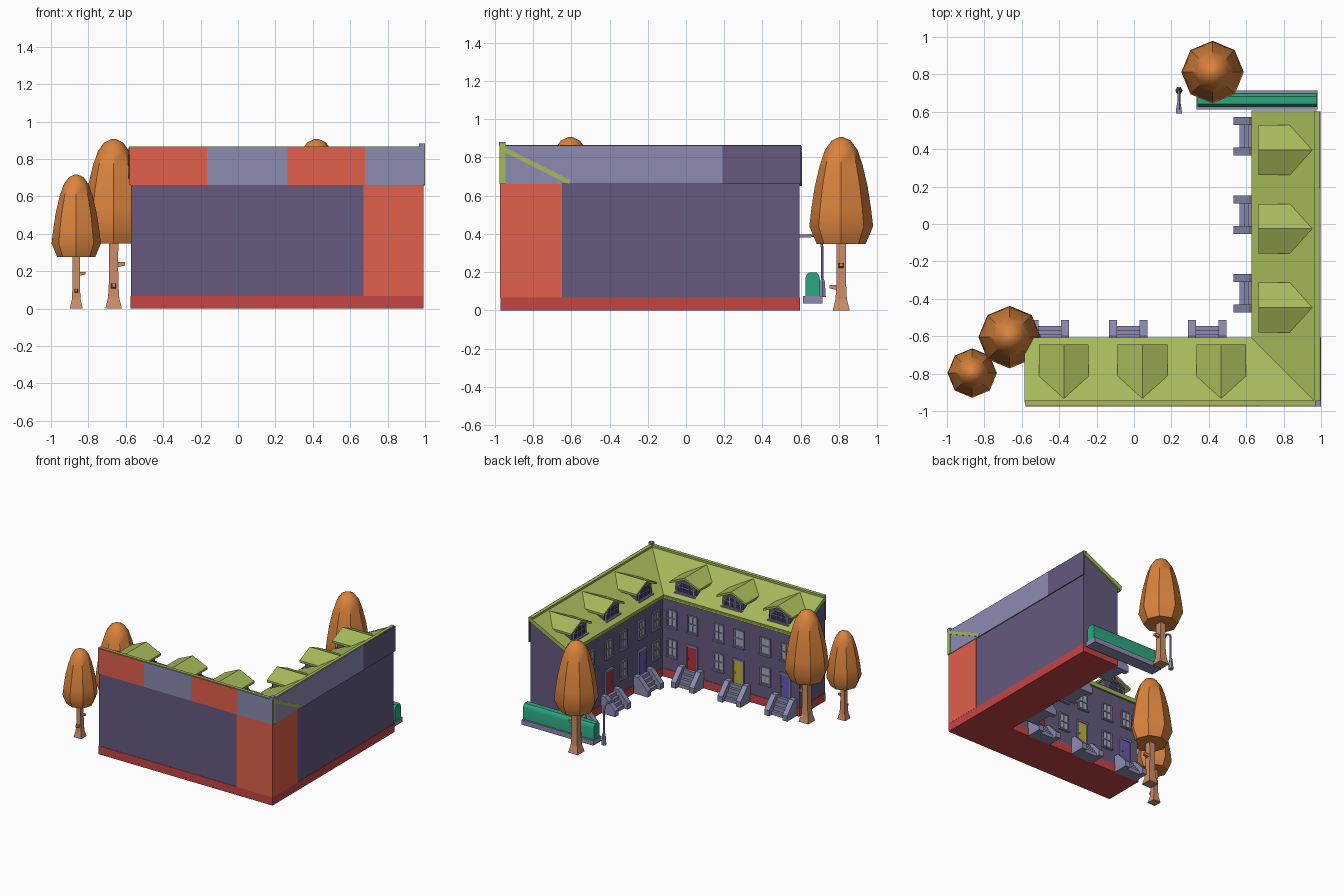
import bpy, bmesh
from math import sin, cos, pi, radians, atan2

if "Cube" in bpy.data.objects:
    bpy.data.objects.remove(bpy.data.objects["Cube"])

COL = dict(wall='665A7E', lav='8B8AB0', red='E0604D', base='C44646', green='A4B85A',
           orange='D9823F', bark='CC8C68', hedge='2FA680', pane='A9AABC', dark='3A3650',
           door_red='B83238', door_yellow='BDB13C', door_purple='6A58B8')
mats = {}

def mat(key):
    if key not in mats:
        h = COL[key]
        rgb = [(int(h[i:i + 2], 16) / 255) ** 2.2 for i in (0, 2, 4)]
        mats[key] = bpy.data.materials.new(key)
        mats[key].diffuse_color = (*rgb, 1)
    return mats[key]

def solid(name, key, parts, flip=False, smooth=None):
    """Each part is a chain of equal loops, bridged and capped; flip reflects onto the side wing."""
    bm = bmesh.new()
    for loops in parts:
        rings = [[bm.verts.new((.02 - y, .02 - x, z) if flip else (x, y, z)) for x, y, z in l]
                 for l in loops]
        n = len(rings[0])
        for a, b in zip(rings, rings[1:]):
            for i in range(n):
                bm.faces.new((a[i], a[(i + 1) % n], b[(i + 1) % n], b[i]))
        bm.faces.new(rings[0])
        bm.faces.new(rings[-1])
    bmesh.ops.recalc_face_normals(bm, faces=bm.faces)
    me = bpy.data.meshes.new(name)
    bm.to_mesh(me)
    bm.free()
    me.materials.append(mat(key))
    ob = bpy.data.objects.new(name, me)
    bpy.context.collection.objects.link(ob)
    if smooth:
        bpy.ops.object.select_all(action='DESELECT')
        ob.select_set(True)
        bpy.context.view_layer.objects.active = ob
        bpy.ops.object.shade_smooth_by_angle(angle=radians(smooth))
    return ob

def box(x0, x1, y0, y1, z0, z1):
    return [[(x0, y0, z), (x1, y0, z), (x1, y1, z), (x0, y1, z)] for z in (z0, z1)]

def along_x(prof, x0, x1=None):
    """Extrude a (y, z) profile along x; without x1 it ends on the corner mitre."""
    return [[(x0, y, z) for y, z in prof],
            [(.02 - y if x1 is None else x1, y, z) for y, z in prof]]

def along_y(prof, y0, y1):
    return [[(x, y, z) for x, z in prof] for y in (y0, y1)]

def rect(y0, y1, z0, z1):
    return [(y0, z0), (y1, z0), (y1, z1), (y0, z1)]

WALL = -.64
ROOF = [(-.955, .856), (-.607, .682), (-.612, .658), (-.955, .83)]
CENTRES = (-.375, .045, .466)

def window(name, x, z, flip):
    w, h, y = .04, .065, WALL
    solid(name + '_pane', 'pane', [box(x - w, x + w, y - .01, y + .004, z - h, z + h)], flip)
    bars = [box(x + s * w - .006, x + s * w + .006, y, y + .012, z - h, z + h) for s in (-1, 1)]
    bars += [box(x - w, x + w, y, y + .011, z + d - .005, z + d + .005) for d in (-h, 0, h)]
    bars += [box(x - .003, x + .003, y, y + .009, z - h, z + h),
             box(x - w - .01, x + w + .01, y, y + .02, z - h - .012, z - h - .002)]
    solid(name + '_frame', 'lav', bars, flip)

def door(name, key, x, flip):
    y = WALL
    solid(name, key, [box(x - .04, x + .04, y - .01, y + .006, .115, .305),
                      box(x + .026, x + .034, y, y + .014, .2, .21)], flip)
    solid(name + '_frame', 'lav',
          [box(x - .05, x - .04, y, y + .012, .115, .315), box(x + .04, x + .05, y, y + .012, .115, .315),
           box(x - .05, x + .05, y, y + .014, .305, .32)], flip)

def stairs(name, x, flip):
    cheek = [(WALL, 0), (-.512, 0), (-.512, .045), (-.6, .14), (WALL, .14)]
    parts = [along_x(cheek, x + a, x + b) for a, b in ((-.103, -.06), (.06, .103))]
    steps = [(WALL, .0), (-.545, .0)]
    for i in range(4):
        y = -.545 - i * .022
        steps += [(y, .03 * (i + 1)), (y - .022, .03 * (i + 1))]
    steps[-1] = (WALL, .12)
    parts.append(along_x(steps, x - .062, x + .062))
    solid(name, 'lav', parts, flip)

def dormer(name, x, flip):
    chev = [(-.133, .785), (0, .845), (.133, .785), (.133, .768), (0, .828), (-.133, .768)]
    back = [-.945 + (.85 - z) * 2 - .004 for _, z in chev[:3]]
    back += back[::-1]
    solid(name + '_roof', 'green', [[[(x + u, -.645, z) for u, z in chev],
                                     [(x + u, b, z) for (u, z), b in zip(chev, back)]]], flip)
    body = [(-.095, .66), (.095, .66), (.095, .785), (0, .828), (-.095, .785)]
    solid(name + '_walls', 'wall', [along_y([(x + u, z) for u, z in body], -.9, -.668)], flip)
    glass = [(-.07, .715), (.07, .715), (.07, .755), (.035, .792), (-.035, .792), (-.07, .755)]
    solid(name + '_glass', 'dark', [along_y([(x + u, z) for u, z in glass], -.68, -.664)], flip)
    # frame bars follow the outline of the glass
    bars = []
    for (u0, z0), (u1, z1) in zip(glass, glass[1:] + glass[:1]):
        k = lambda u, z, s: (x + u * s, .75 + (z - .75) * s)
        bars.append(along_y([k(u0, z0, 1), k(u1, z1, 1), k(u1, z1, 1.17), k(u0, z0, 1.17)], -.67, -.657))
    bars += [box(x - .028, x - .022, -.67, -.66, .715, .79), box(x + .022, x + .028, -.67, -.66, .715, .79),
             box(x - .07, x + .07, -.67, -.66, .75, .756), box(x - .095, x + .095, -.67, -.645, .695, .71)]
    solid(name + '_frame', 'lav', bars, flip)

# Two mirrored wings
DOORS = {'front': ('door_purple', 'door_yellow', 'door_red'),
         'side': ('door_yellow', 'door_red', 'door_purple')}
for wing, flip in (('front', False), ('side', True)):
    body = [(-.968, .065), (WALL, .065), (WALL, .665), (-.962, .84), (-.968, .84)]
    solid(wing + '_wing_walls', 'wall', [along_x(body, -.573)], flip)
    solid(wing + '_wing_base', 'base', [along_x(rect(-.971, WALL + .004, 0, .067), -.576)], flip)
    solid(wing + '_wing_roof', 'green', [along_x(ROOF, -.582)], flip)
    solid(wing + '_ridge_coping', 'green', [along_x(rect(-.968, -.943, .83, .866), -.582)], flip)
    solid(wing + '_eave_gutter', 'green', [along_x(rect(-.625, -.61, .65, .664), -.578)], flip)
    solid(wing + '_end_rake', 'green', [along_x([(y, z + d) for (y, z), d in
          zip(ROOF, (.004, .004, -.006, -.006))], -.586, -.574)], flip)
    for i, c in enumerate(CENTRES):
        tag = f'{wing}_{i + 1}'
        dormer(tag + '_dormer', c, flip)
        stairs(tag + '_stairs', c - .075, flip)
        door(tag + '_door', DOORS[wing][i], c - .075, flip)
        window(tag + '_window_above_door', c - .08, .49, flip)
        window(tag + '_upper_window', c + .105, .49, flip)
        window(tag + '_lower_window', c + .105, .25, flip)

# Outer panels of the front and right sides
solid('front_corner_panel', 'red', [box(.67, .99, -.973, -.96, .067, .66)])
solid('right_corner_panel', 'red', [box(.98, .992, -.973, -.65, .067, .66)])
for i, (a, b, k) in enumerate(((-.58, -.165, 'red'), (-.165, .265, 'lav'),
                               (.265, .68, 'red'), (.68, .996, 'lav'))):
    solid(f'front_upper_panel_{i + 1}', k, [box(a, b, -.976, -.967, .66, .863)])
solid('right_upper_panel_1', 'lav', [box(.987, .996, -.976, .19, .66, .863)])
solid('right_upper_panel_2', 'wall', [box(.987, .996, .19, .602, .66, .863)])

# Green gable trim and post on the corner
solid('corner_rake', 'green', [along_x(ROOF, .985, 1.0)])
solid('corner_post', 'green', [box(.985, 1.0, -.972, -.945, .66, .87)])
solid('corner_cap', 'lav', [box(.968, 1.0, -.977, -.945, .86, .882)])

# Trees
def ring(cx, cy, z, r, n, ph=0.0):
    return [(cx + r * cos(2 * pi * i / n + ph), cy + r * sin(2 * pi * i / n + ph), z) for i in range(n)]

def tree(name, x, y, s):
    crown = [(.128, .348), (.167, .44), (.155, .54), (.138, .65), (.112, .76), (.085, .84), (.05, .888), (.012, .906)]
    solid(name + '_crown', 'orange', [[ring(x, y, z * s, r * s, 8) for r, z in crown]], smooth=40)
    trunk = [(.062, 0), (.042, .06), (.036, .14), (.034, .25), (.036, .36)]
    solid(name + '_trunk', 'bark', [[ring(x, y, z * s, r * s, 4, pi / 4) for r, z in trunk]])
    def stub(px, py, z):
        return [[(x + s * (px * d - py * u), y + s * (py * d + px * u), s * (z + v + (d - .02) * .1))
                 for u, v in rect(-r, r, -r, r)] for d, r in ((.015, .014), (.062, .009))]
    solid(name + '_branch_stubs', 'bark', [stub(1, 0, .235), stub(0, -1, .12)])

tree('left_tree', -.665, -.605, 1)
tree('small_tree', -.865, -.797, .79)
tree('back_tree', .42, .812, 1)

# Hedge in its planter
arch = [(.625, .06), (.7, .06), (.7, .165), (.695, .185), (.683, .199), (.642, .199), (.63, .185), (.625, .165)]
solid('hedge', 'hedge', [along_x(arch, .34, .978)], smooth=40)
solid('hedge_planter', 'lav', [box(.335, .98, .612, .714, .035, .075)])

# Street lamp
path = [(.712, .1), (.712, .33), (.708, .358), (.695, .378), (.675, .389), (.645, .392), (.61, .39)]
tube = []
for i, (y, z) in enumerate(path):
    a, b = path[max(i - 1, 0)], path[min(i + 1, len(path) - 1)]
    t = atan2(b[1] - a[1], b[0] - a[0])
    tube.append([(.24 + .008 * cos(q), y - .008 * sin(q) * sin(t), z + .008 * sin(q) * cos(t))
                 for q in [k * pi / 3 for k in range(6)]])
solid('lamp_post', 'lav', [tube], smooth=40)
solid('lamp_base', 'lav', [[ring(.24, .714, z, r, 6) for z, r in ((.07, .02), (.09, .019), (.15, .014), (.165, .008))]])
head = [[(.24 + u * w, y, .389 + v) for u, v in rect(-1, 1, -.008, .007)] for y, w in ((.655, .007), (.615, .015), (.592, .016))]
solid('lamp_head', 'lav', [head])

for m in bpy.data.materials:
    if m.users and not m.is_grease_pencil:
        m.use_nodes = True
        m.node_tree.nodes["Principled BSDF"].inputs["Base Color"].default_value = m.diffuse_color
